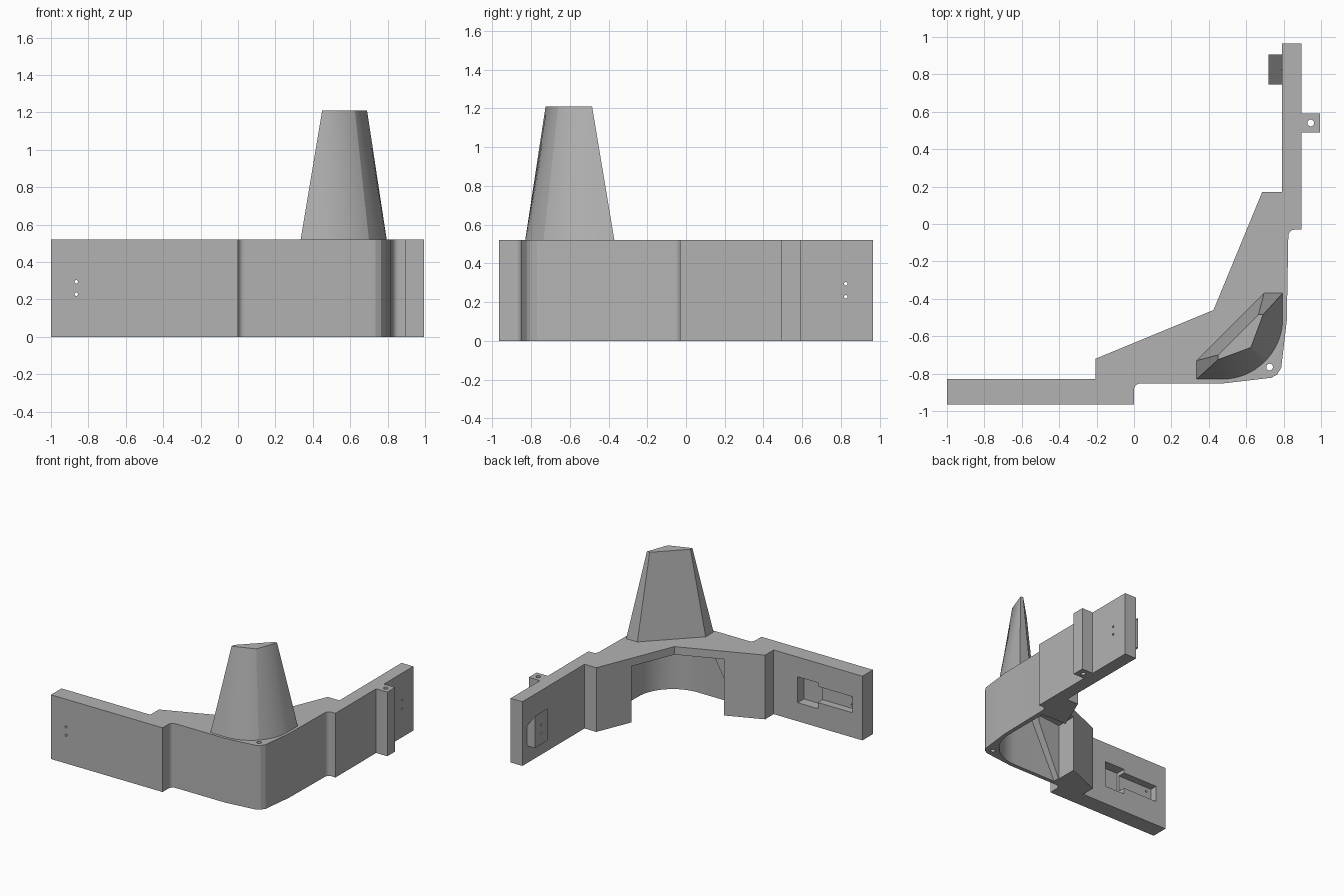
import bpy, bmesh, math
from mathutils import Vector

cube = bpy.data.objects.get("Cube")
if cube:
    bpy.data.objects.remove(cube, do_unlink=True)

grey = bpy.data.materials.new("plain grey")
grey.use_nodes = True
colour = (0.45, 0.45, 0.45, 1)
grey.diffuse_color = colour
grey.node_tree.nodes["Principled BSDF"].inputs["Base Color"].default_value = colour

HEIGHT, TOP = 0.52, 1.21
ARC = 16


def loft(name, low, high, z0, z1):
    """Closed solid between two rings with the same number of points."""
    bm = bmesh.new()
    a = [bm.verts.new((x, y, z0)) for x, y in low]
    b = [bm.verts.new((x, y, z1)) for x, y in high]
    bm.faces.new(a)
    bm.faces.new(b)
    for i in range(len(a)):
        j = (i + 1) % len(a)
        bm.faces.new((a[i], a[j], b[j], b[i]))
    bmesh.ops.recalc_face_normals(bm, faces=bm.faces)
    mesh = bpy.data.meshes.new(name)
    bm.to_mesh(mesh)
    bm.free()
    mesh.materials.append(grey)
    obj = bpy.data.objects.new(name, mesh)
    bpy.context.collection.objects.link(obj)
    return obj


def box(name, x0, x1, y0, y1, z0, z1):
    ring = [(x0, y0), (x1, y0), (x1, y1), (x0, y1)]
    return loft(name, ring, ring, z0, z1)


def drill(centre, radius, length, axis):
    bpy.ops.mesh.primitive_cylinder_add(vertices=20, radius=radius, depth=length, location=centre)
    obj = bpy.context.object
    obj.name = "drill"
    if axis == "x":
        obj.rotation_euler.y = math.pi / 2
    if axis == "y":
        obj.rotation_euler.x = math.pi / 2
    return obj


def combine(target, tool, operation="DIFFERENCE"):
    mod = target.modifiers.new("combine", "BOOLEAN")
    mod.operation, mod.solver, mod.object = operation, "EXACT", tool
    bpy.context.view_layer.update()
    bpy.context.view_layer.objects.active = target
    bpy.ops.object.modifier_apply(modifier=mod.name)
    bpy.data.objects.remove(tool, do_unlink=True)


def arc(cx, cy, r, start, end, steps):
    angles = [math.radians(start + (end - start) * i / steps) for i in range(steps + 1)]
    return [(cx + r * math.cos(t), cy + r * math.sin(t)) for t in angles]


def mirrored(points):
    """Reflect across the diagonal of the corner."""
    return [(-y - 0.035, -x - 0.035) for x, y in reversed(points)]


def scaled(ring, factor):
    c = Vector((0.57, -0.60))
    return [tuple(c + (Vector(p) - c) * factor) for p in ring]


def nose_ring(side, back, front, r):
    """Section with a flat back, two short sides and a rounded front."""
    start = [(side, back), (side, front)]
    return mirrored(start[:1]) + start + arc(0.47, -0.505, r, -90, 0, ARC) + mirrored(start[1:])


# Corner bracket outline with its two arms
front_edge = [(0.48, -0.852), (0.735, -0.822)]
outline = [(-1, -0.965), (0, -0.965)]
outline += arc(0.035, -0.887, 0.035, 180, 90, 6)
outline += front_edge + [(0.765, -0.805)] + mirrored(front_edge)
outline += arc(0.86, -0.065, 0.035, 180, 90, 6)
outline += [(0.895, -0.03), (0.895, 0.49), (0.995, 0.49), (0.995, 0.59), (0.895, 0.59),
            (0.895, 0.965), (0.79, 0.965), (0.79, 0.17)]
inner_edge = [(0.685, 0.17), (0.425, -0.46), (-0.205, -0.72)]
outline += inner_edge + [(-0.205, -0.83), (-1, -0.83)]
bracket = loft("corner_bracket", outline, outline, 0, HEIGHT)

# Tower sections
tower_base = nose_ring(0.335, -0.73, -0.83, 0.325)
a, b, c = Vector((0.45, -0.725)), Vector((0.625, -0.66)), Vector((0.69, -0.485))
ridge = []
for i in range(ARC + 1):
    t = 2 * (i + 1) / (ARC + 2)
    ridge.append(tuple(a.lerp(b, t) if t <= 1 else b.lerp(c, t - 1)))
tower_top = [(0.665, -0.485), (0.45, -0.70), tuple(a)] + ridge + [tuple(c)]

# Hollow under the tower, open toward the inside of the corner
hollow_base = nose_ring(0.08, -0.77, -0.82, 0.315)
combine(bracket, loft("hollow", hollow_base, scaled(tower_base, 0.92), -0.01, HEIGHT + 0.01))
opening = [(0.08, -0.115), (0.08, -0.77), (0.29, -0.75), (0.715, -0.325), (0.735, -0.115)]
combine(bracket, loft("opening", opening, opening, -0.02, 0.455))

# Stepped pocket on the inner face of the long arm
combine(bracket, box("pocket", -0.60, -0.42, -0.91, -0.80, 0.15, 0.36))
combine(bracket, box("slot", -0.91, -0.59, -0.89, -0.80, 0.20, 0.33))

# Wedge-topped block on the inner face of the side arm
block = box("inner_block", 0.72, 0.80, 0.745, 0.905, 0.14, 0.40)
for v in block.data.vertices:
    if v.co.z > 0.3 and v.co.x > 0.75:
        v.co.z = 0.29
combine(bracket, block, "UNION")

# Screw holes
for z in (0.228, 0.295):
    combine(bracket, drill((-0.865, -0.9, z), 0.009, 0.4, "y"))
    combine(bracket, drill((0.81, 0.825, z), 0.009, 0.4, "x"))
for x, y in ((0.945, 0.54), (0.725, -0.765)):
    combine(bracket, drill((x, y, HEIGHT / 2), 0.018, 1, "z"))

# Hollow tapered tower
tower = loft("tapered_tower", tower_base, tower_top, HEIGHT, TOP)
combine(tower, loft("tower_hollow", scaled(tower_base, 0.92), scaled(tower_top, 0.8),
                    HEIGHT - 0.01, TOP - 0.03))

for obj in (bracket, tower):
    bpy.ops.object.select_all(action="DESELECT")
    obj.select_set(True)
    bpy.context.view_layer.objects.active = obj
    bpy.ops.object.shade_smooth_by_angle(angle=math.radians(20))
